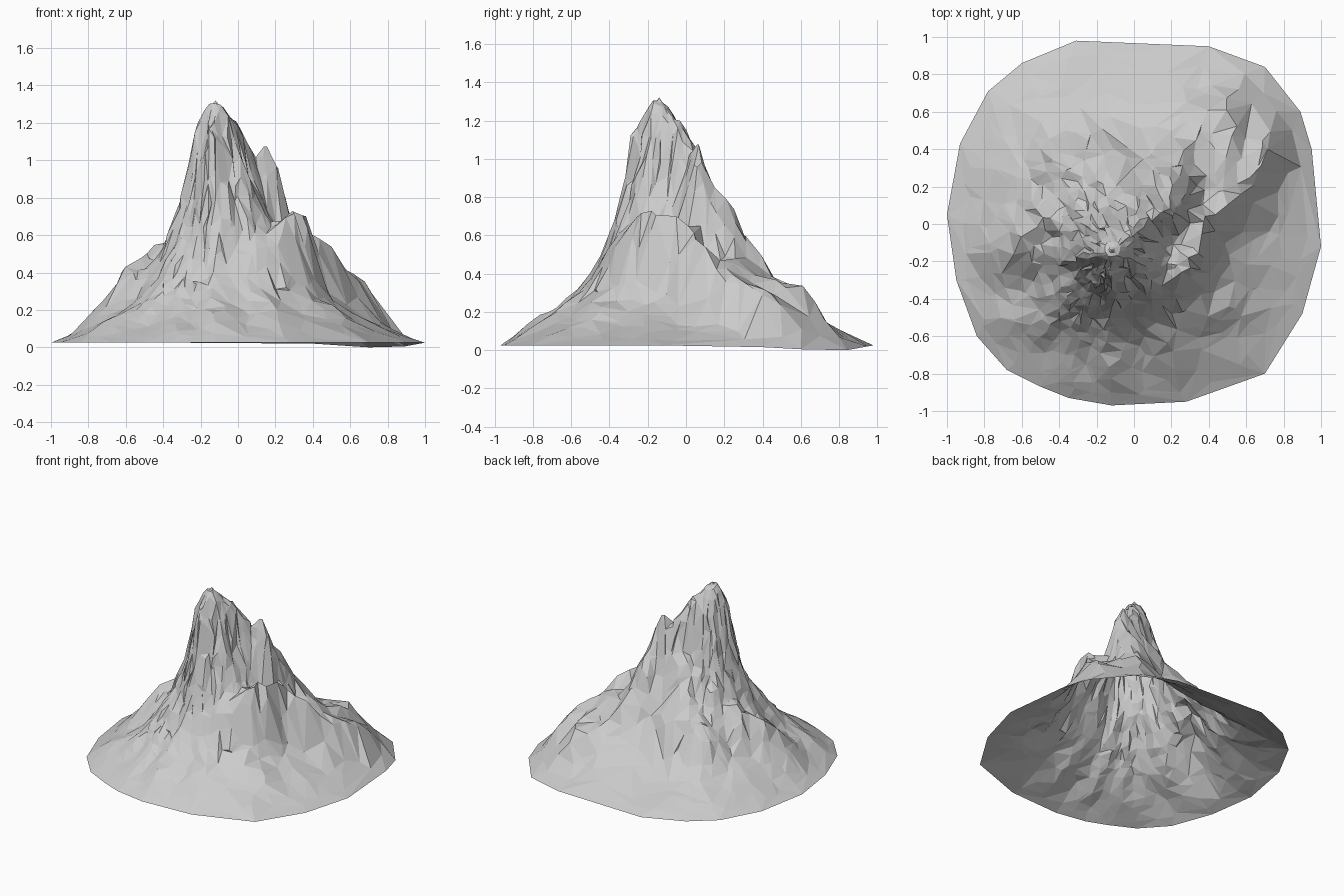
import bpy, random
from mathutils import Vector, noise
from mathutils.geometry import delaunay_2d_cdt, intersect_point_line

random.seed(4)
cube = bpy.data.objects.get("Cube")
if cube:
    bpy.data.objects.remove(cube)

# Rim of the mountain, seen from above
RIM = [Vector(p) for p in [
    (1, -.12), (.95, .4), (.89, .6), (.7, .84), (.4, .95), (-.31, .98), (-.6, .86),
    (-.78, .71), (-.93, .43), (-1, .05), (-.95, -.3), (-.84, -.6), (-.68, -.78),
    (-.5, -.87), (-.35, -.93), (-.12, -.97), (.28, -.95), (.7, -.8), (.9, -.48)]]
SUMMIT = Vector((-.12, -.14))

# Slope profile: fraction of the way to the rim, height
SLOPE = [(0, 1.32), (.04, 1.25), (.1, 1.08), (.16, .91), (.22, .75), (.31, .57),
         (.43, .39), (.57, .26), (.79, .125), (1, .025)]

# Crests: points (x, y, z) along the top, and width
CRESTS = [
    ([(-.12, -.14, 1.3), (-.07, -.09, 1.22), (.03, .02, 1.11)], .08),    # summit ridge
    ([(-.12, -.14, 1.28), (-.13, -.26, 1.17)], .06),                     # front spur
    ([(-.12, -.14, 1.28), (-.18, -.15, 1.17)], .05),                     # side spur
    ([(.03, .02, 1.1), (.08, .05, .98), (.14, .07, 1.05), (.17, .08, 1.03)], .07),
    ([(.16, .09, .95), (.2, .18, .8), (.2, .3, .62), (.28, .44, .4),
      (.5, .59, .33)], .13),                                             # back arm
    ([(.2, -.28, .67), (.27, -.22, .7), (.34, -.15, .72), (.36, -.02, .67),
      (.45, .07, .55), (.59, .22, .41), (.68, .35, .32), (.7, .52, .25)], .09),
    ([(-.3, .08, .66), (-.37, .07, .57), (-.48, .02, .47), (-.58, -.08, .44),
      (-.7, -.12, .25)], .09),                                           # left arm
    ([(-.05, .1, .85), (-.12, .25, .62), (-.32, .28, .49)], .13),        # back bench
    ([(.4, .2, .5), (.5, .4, .38)], .14),                                # shoulder
]


def slope_height(t):
    for (a, za), (b, zb) in zip(SLOPE, SLOPE[1:]):
        if t <= b:
            return za + (zb - za) * (t - a) / (b - a)
    return SLOPE[-1][1]


def height(p, t):
    """Slope with gullies running down it, raised along the crests."""
    d = (p - SUMMIT).normalized() if t > 0 else Vector((0, 0))
    fade = min(1, t * 8) * min(1, (1 - t) * 4)
    flute = noise.noise(Vector((d.x * 3.5, d.y * 3.5, t * 3)))
    z = slope_height(t * (1 + .15 * flute * fade))
    for path, width in CRESTS:
        lift = 0
        for a, b in zip(path, path[1:]):
            a, b = Vector(a), Vector(b)
            f = intersect_point_line(p, a.xy, b.xy)[1]
            crest = a.lerp(b, max(0, min(1, f)))
            dist = (p - crest.xy).length
            lift = max(lift, (crest.z - z) * 2.718 ** -((dist / width) ** 2))
        z += lift
    rough = noise.noise(Vector((p.x * 9, p.y * 9, 2)))
    return z + rough * fade * .07 * min(1, z * 1.4)


# Scatter points in rings, closer together toward the summit
points = list(RIM)
heights = [.025] * len(RIM)
for i, z in ((1, .016), (2, .005), (3, 0), (4, .02)):
    heights[i] = z
points.append(SUMMIT.copy())
heights.append(1.32)
RINGS = 23
for k in range(1, RINGS):
    ring = (k / RINGS) ** 1.3
    count = int(10 + 46 * min(1, ring * 4) * (1 - .6 * ring))
    for i in range(count):
        u = (i + random.uniform(.1, .9)) / count * len(RIM)
        j = int(u) % len(RIM)
        edge = RIM[j].lerp(RIM[(j + 1) % len(RIM)], u - int(u))
        t = min(.94, ring * random.uniform(.94, 1.06))
        p = SUMMIT.lerp(edge, t)
        points.append(p)
        heights.append(height(p, t))

# Join the points into an open shell of irregular triangles
n = len(RIM)
rim_edges = [(i, (i + 1) % n) for i in range(n)]
flat, _, faces, origin, _, _ = delaunay_2d_cdt(points, rim_edges, [], 1, 1e-5)
verts = []
for p, src in zip(flat, origin):
    z = heights[src[0]]
    craggy = .012 if .3 < z < 1.25 else 0
    verts.append((p.x + random.uniform(-craggy, craggy),
                  p.y + random.uniform(-craggy, craggy), z))

mesh = bpy.data.meshes.new("mountain")
mesh.from_pydata(verts, [], faces)
mesh.update()
mountain = bpy.data.objects.new("mountain", mesh)
bpy.context.collection.objects.link(mountain)

# Plain grey rock
rock = bpy.data.materials.new("grey rock")
rock.use_nodes = True
grey = (.6, .6, .6, 1)
rock.diffuse_color = grey
rock.node_tree.nodes["Principled BSDF"].inputs["Base Color"].default_value = grey
mesh.materials.append(rock)
